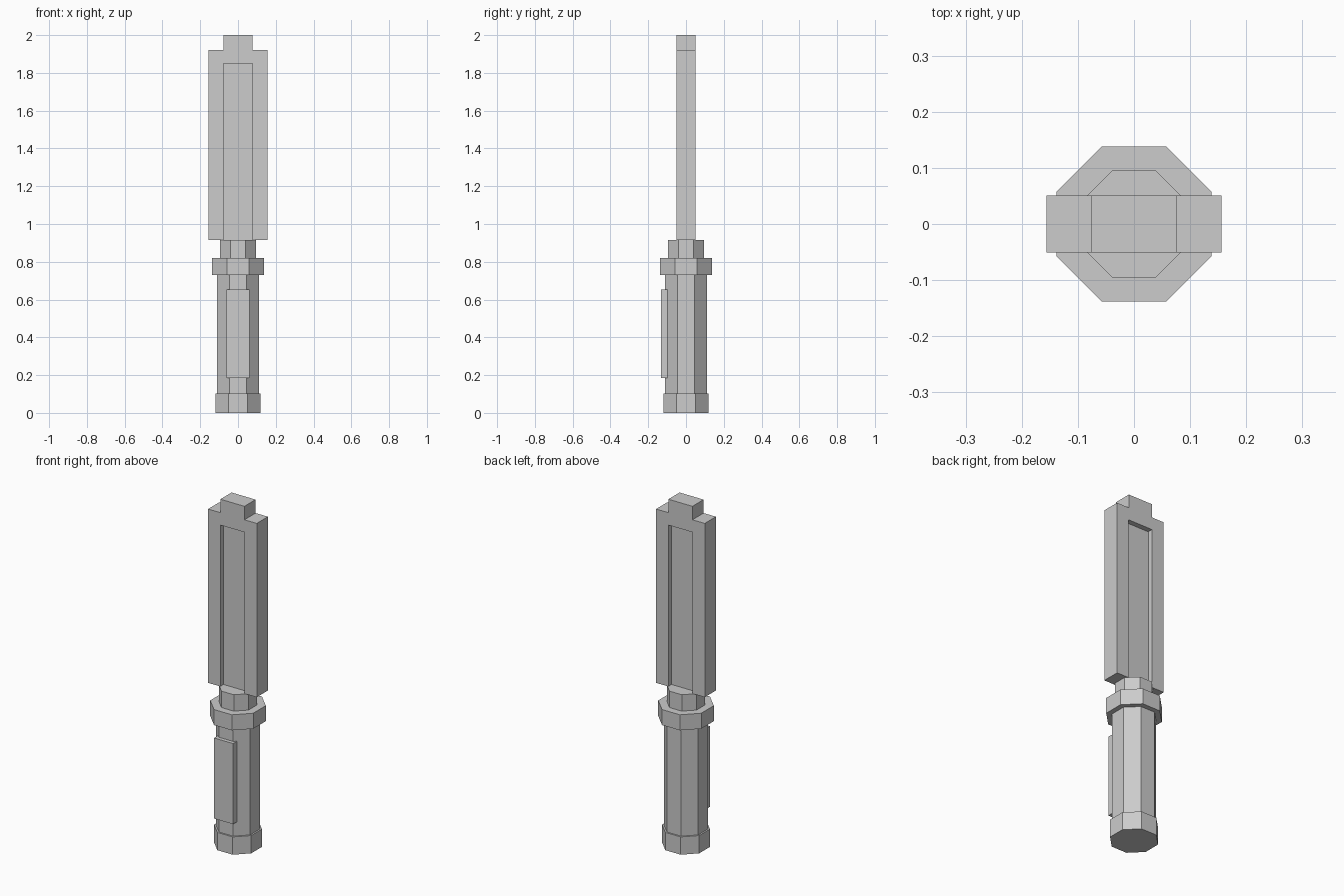
import bpy, bmesh, math

if "Cube" in bpy.data.objects:
    bpy.data.objects.remove(bpy.data.objects["Cube"])

grey = bpy.data.materials.new("light_grey")
grey.diffuse_color = (0.604, 0.604, 0.604, 1)
grey.use_nodes = True
grey.node_tree.nodes["Principled BSDF"].inputs["Base Color"].default_value = grey.diffuse_color


def make_object(name, bm):
    bmesh.ops.recalc_face_normals(bm, faces=bm.faces)
    mesh = bpy.data.meshes.new(name)
    bm.to_mesh(mesh)
    bm.free()
    mesh.materials.append(grey)
    obj = bpy.data.objects.new(name, mesh)
    bpy.context.collection.objects.link(obj)
    return obj


def prism(name, points, offset):
    """Extrude a closed 3D outline along an offset vector."""
    bm = bmesh.new()
    face = bm.faces.new([bm.verts.new(p) for p in points])
    top = bmesh.ops.extrude_face_region(bm, geom=[face], use_keep_orig=True)["geom"]
    verts = [g for g in top if isinstance(g, bmesh.types.BMVert)]
    bmesh.ops.translate(bm, verts=verts, vec=offset)
    return make_object(name, bm)


def octagon(name, apothem, z0, z1):
    r = apothem / math.cos(math.pi / 8)
    angles = [(i + 0.5) * math.pi / 4 for i in range(8)]
    return prism(name, [(r * math.cos(a), r * math.sin(a), z0) for a in angles], (0, 0, z1 - z0))


def box(name, x0, x1, y0, y1, z0, z1):
    pts = [(x0, y0, z0), (x1, y0, z0), (x1, y1, z0), (x0, y1, z0)]
    return prism(name, pts, (0, 0, z1 - z0))


# Octagonal handle sections
octagon("pommel", 0.119, 0.0, 0.103)
octagon("grip", 0.11, 0.103, 0.73)
octagon("guard", 0.138, 0.73, 0.82)
octagon("neck", 0.095, 0.82, 0.915)

# Raised plate on the front of the grip
box("grip_plate", -0.061, 0.061, -0.132, -0.098, 0.185, 0.652)

# Blade with stepped tip
half = [(0.156, 0.915), (0.156, 1.922), (0.077, 1.922), (0.077, 2.0)]
outline = half + [(-x, z) for x, z in reversed(half)]
blade = prism("blade", [(x, -0.051, z) for x, z in outline], (0, 0.102, 0))

# Recess on both broad sides, open at the bottom
for side in (-1, 1):
    y0, y1 = sorted((side * 0.021, side * 0.1))
    cutter = box("recess_cutter", -0.078, 0.078, y0, y1, 0.8, 1.85)
    cutter.hide_render = True
    mod = blade.modifiers.new("recess", 'BOOLEAN')
    mod.operation = 'DIFFERENCE'
    mod.solver = 'EXACT'
    mod.object = cutter
    bpy.context.view_layer.objects.active = blade
    bpy.ops.object.modifier_apply(modifier=mod.name)
    bpy.data.objects.remove(cutter)
